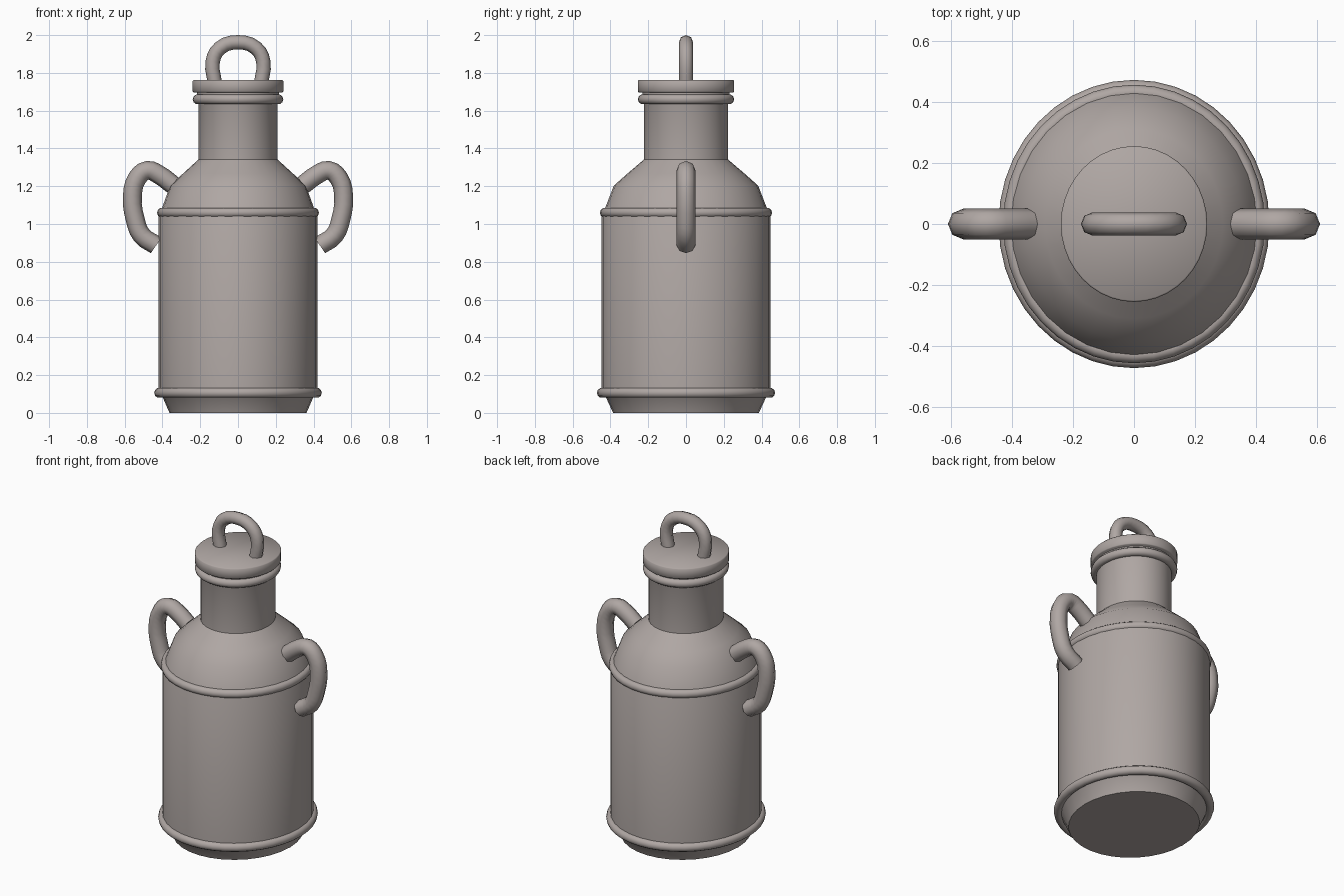
import bpy, math

if "Cube" in bpy.data.objects:
    bpy.data.objects.remove(bpy.data.objects["Cube"])

SX = 0.94  # the can is slightly narrower in x than in y
metal = bpy.data.materials.new("warm grey metal")
metal.diffuse_color = (0.43, 0.385, 0.368, 1)
metal.use_nodes = True
metal.node_tree.nodes["Principled BSDF"].inputs["Base Color"].default_value = metal.diffuse_color


def finish(ob, angle):
    ob.data.materials.append(metal)
    bpy.ops.object.select_all(action='DESELECT')
    ob.select_set(True)
    bpy.context.view_layer.objects.active = ob
    bpy.ops.object.shade_smooth_by_angle(angle=math.radians(angle))


def lathe(name, profile, n=32, angle=35):
    """Closed solid of revolution from (y radius, z) points, bottom to top."""
    verts, faces = [], []
    for r, z in profile:
        for i in range(n):
            a = 2 * math.pi * i / n
            verts.append((r * SX * math.cos(a), r * math.sin(a), z))
    for k in range(len(profile) - 1):
        for i in range(n):
            j = (i + 1) % n
            faces.append((k * n + i, k * n + j, (k + 1) * n + j, (k + 1) * n + i))
    faces.append(tuple(reversed(range(n))))
    faces.append(tuple(range((len(profile) - 1) * n, len(profile) * n)))
    me = bpy.data.meshes.new(name)
    me.from_pydata(verts, [], faces)
    ob = bpy.data.objects.new(name, me)
    bpy.context.collection.objects.link(ob)
    finish(ob, angle)


def ring(name, r, z, minor):
    bpy.ops.mesh.primitive_torus_add(major_radius=r, minor_radius=minor, location=(0, 0, z),
                                     major_segments=40, minor_segments=10)
    ob = bpy.context.object
    ob.name = name
    for v in ob.data.vertices:
        # squash the ring in x, keeping the tube round
        v.co.x *= SX
    finish(ob, 60)


def tube(name, pts, radius):
    cu = bpy.data.curves.new(name, 'CURVE')
    cu.dimensions = '3D'
    cu.bevel_depth = radius
    cu.bevel_resolution = 2
    cu.resolution_u = 3
    cu.use_fill_caps = True
    sp = cu.splines.new('BEZIER')
    sp.bezier_points.add(len(pts) - 1)
    for p, (x, z) in zip(sp.bezier_points, pts):
        p.co = (x, 0, z)
        p.handle_left_type = p.handle_right_type = 'AUTO'
    ob = bpy.data.objects.new(name, cu)
    bpy.context.collection.objects.link(ob)
    bpy.ops.object.select_all(action='DESELECT')
    ob.select_set(True)
    bpy.context.view_layer.objects.active = ob
    bpy.ops.object.convert(target='MESH')
    ob = bpy.context.object
    ob.name = name
    finish(ob, 50)


# body: foot, cylinder wall, shoulder and neck
lathe("can_body", [(0.386, 0), (0.425, 0.085), (0.447, 0.105), (0.447, 1.04),
                   (0.428, 1.085), (0.382, 1.203), (0.31, 1.267), (0.222, 1.342),
                   (0.222, 1.64), (0.23, 1.66), (0.23, 1.70)])
# raised rings
ring("base_ring", 0.445, 0.106, 0.027)
ring("shoulder_ring", 0.43, 1.06, 0.026)
ring("neck_ring", 0.229, 1.66, 0.026)
# lid
lathe("lid", [(0.25, 1.697), (0.255, 1.702), (0.255, 1.758), (0.25, 1.763)], 40, 50)
# lid handle
half = [(-0.122, 1.745), (-0.134, 1.86), (-0.095, 1.932)]
tube("lid_handle", half + [(0, 1.962)] + [(-x, z) for x, z in reversed(half)], 0.038)
# carrying handles on both sides
path = [(0.345, 1.207), (0.42, 1.262), (0.48, 1.284), (0.532, 1.245),
        (0.559, 1.15), (0.543, 1.02), (0.51, 0.94), (0.433, 0.887)]
for side, s in (("right", 1), ("left", -1)):
    tube(side + "_handle", [(s * x, z) for x, z in path], 0.05)
